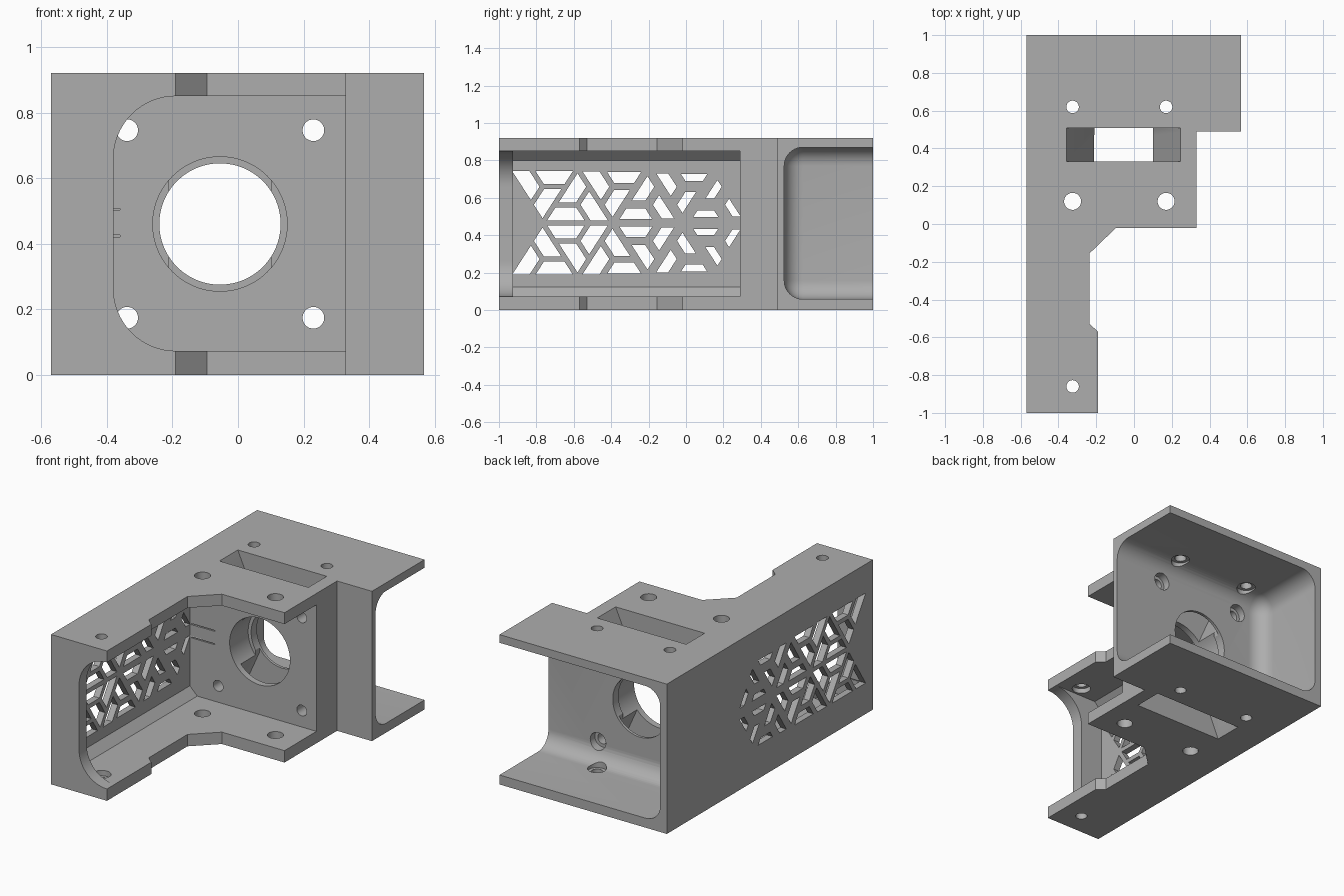
import bpy, bmesh, math
from mathutils import Vector, Matrix

old = bpy.data.objects.get("Cube")
if old:
    bpy.data.objects.remove(old, do_unlink=True)

H = 0.92        # overall height
MID = H / 2     # mirror plane in z
BORE_X = -0.055

grey = bpy.data.materials.new("plain_grey")
grey.use_nodes = True
grey.diffuse_color = (0.42, 0.42, 0.42, 1)
grey.node_tree.nodes["Principled BSDF"].inputs["Base Color"].default_value = grey.diffuse_color


def to_object(name, bm):
    bmesh.ops.recalc_face_normals(bm, faces=bm.faces)
    mesh = bpy.data.meshes.new(name)
    bm.to_mesh(mesh)
    bm.free()
    mesh.materials.append(grey)
    ob = bpy.data.objects.new(name, mesh)
    bpy.context.collection.objects.link(ob)
    return ob


def add_prism(bm, points, axis, a, b):
    """Extrude a 2D outline along an axis; outline uses the other two axes in order."""
    def place(p, t):
        c = list(p)
        c.insert("xyz".index(axis), t)
        return bm.verts.new(c)
    face = bm.faces.new([place(p, a) for p in points])
    shift = Vector([b - a if k == axis else 0 for k in "xyz"])
    top = bmesh.ops.extrude_face_region(bm, geom=[face])["geom"]
    bmesh.ops.translate(bm, vec=shift, verts=[g for g in top if isinstance(g, bmesh.types.BMVert)])


def circle(u, v, r, n=48):
    return [(u + r * math.cos(2 * math.pi * i / n), v + r * math.sin(2 * math.pi * i / n))
            for i in range(n)]


cutters = []


def cut(name, shapes, axis, a, b):
    bm = bmesh.new()
    for points in shapes:
        add_prism(bm, points, axis, a, b)
    cutters.append(to_object(name, bm))


# Solid body from its plan outline
outline = [(-0.57, -1), (-0.19, -1), (-0.19, -0.57), (-0.235, -0.53), (-0.235, -0.155),
           (-0.095, -0.02), (0.33, -0.02), (0.33, 0.49), (0.567, 0.49), (0.567, 1), (-0.57, 1)]
bm = bmesh.new()
add_prism(bm, outline, "z", 0, H)
body = to_object("bracket_body", bm)

# Front pocket with chamfered corners along the side wall
LOW, HIGH = 0.073, 0.85
pocket = [(1, LOW), (1, HIGH), (-0.48, HIGH), (-0.53, HIGH - 0.05),
          (-0.53, LOW + 0.05), (-0.48, LOW)]
cut("pocket_cutter", [pocket], "y", -0.925, 0.29)

# Rounded opening in the end rib
R = 0.19
arc = [(-0.38 + R - R * math.sin(t), math.cos(t) * R) for t in
       [math.pi / 2 * i / 16 for i in range(17)]]
opening = [(1, LOW), (1, HIGH)] + [(x, HIGH - R + z) for x, z in arc]
opening += [(x, LOW + R - z) for x, z in reversed(arc)]
cut("rib_cutter", [opening], "y", -1.2, -0.9)

# Rear cavity: a rounded box running out of the back and left sides
bm = bmesh.new()
size = Vector((2, 1.5, 0.812))
centre = Vector((-0.525 + 1, 0.525 + 0.75, 0.464))
bmesh.ops.create_cube(bm, size=1, matrix=Matrix.Translation(centre) @ Matrix.Diagonal(size).to_4x4())
bmesh.ops.bevel(bm, geom=bm.edges[:], offset=0.1, segments=10, profile=0.5, affect="EDGES")
cutters.append(to_object("cavity_cutter", bm))

# Shaft bore with a wider seat at the front
cut("bore_cutter", [circle(BORE_X, MID, 0.185, 96)], "y", 0.2, 0.7)
cut("seat_cutter", [circle(BORE_X, MID, 0.205, 96)], "y", 0.2, 0.47)

# Hourglass slot running from top to bottom
half = [(0.32, -0.5), (0.155, -0.13), (0.155, 0.13), (0.32, 0.5)]
slot = [(BORE_X + x, MID + z) for x, z in half]
slot += [(BORE_X - x, MID + z) for x, z in reversed(half)]
cut("slot_cutter", [slot], "y", 0.33, 0.508)

# Screw holes through the plates, and counterbores on their inner sides
small = [(-0.325, 0.62), (0.17, 0.62), (-0.325, -0.86)]
large = [(-0.325, 0.12), (0.17, 0.12)]
holes = [circle(x, y, 0.033) for x, y in small] + [circle(x, y, 0.045) for x, y in large]
cut("lower_hole_cutter", holes, "z", -0.1, 0.2)
cut("upper_hole_cutter", holes, "z", 0.75, 1)
bores = [circle(x, y, 0.053) for x, y in small]
cut("lower_counterbore", bores, "z", 0.04, 0.3)
cut("upper_counterbore", bores, "z", 0.62, H - 0.04)

# Screw holes through the bore wall
spots = [(x, MID + s * 0.286) for x in (-0.338, 0.23) for s in (-1, 1)]
cut("wall_hole_cutter", [circle(x, z, 0.033) for x, z in spots], "y", 0.2, 0.65)
cut("wall_counterbore", [circle(x, z, 0.053) for x, z in spots], "y", 0.48, 0.7)

# Two fine slits beside the bore
slits = [[(-0.52, z), (-0.36, z), (-0.36, z + 0.006), (-0.52, z + 0.006)] for z in (0.42, 0.502)]
cut("slit_cutter", slits, "y", 0.28, 0.3)


def inset(poly, d):
    """Move every edge of a counterclockwise convex polygon inward by d."""
    lines = []
    for p, q in zip(poly, poly[1:] + poly[:1]):
        u = (q - p).normalized()
        lines.append((p + Vector((-u.y, u.x)) * d, u))
    result = []
    for (p, u), (q, v) in zip(lines[-1:] + lines[:-1], lines):
        t = (q - p).cross(v) / u.cross(v)
        result.append(p + u * t)
    return result


# Pinwheel lattice: each triangle splits into three trapezoid openings
SIDE, ROW = 0.374, 0.29
lattice = []
for i in range(7):
    y = -0.767 + i * SIDE / 2
    base, tip = (ROW, 0) if i % 2 == 0 else (0, ROW)
    tri = [Vector((y - SIDE / 2, base)), Vector((y, tip)), Vector((y + SIDE / 2, base))]
    if i % 2:
        tri.reverse()
    g = (tri[0] + tri[1] + tri[2]) / 3
    for k in range(3):
        p, after, before = tri[k], tri[(k + 1) % 3], tri[k - 1]
        quad = [p, p.lerp(after, 2 / 3), g, p.lerp(before, 1 / 3)]
        middle = sum(q.x for q in quad) / 4
        quad = inset(quad, 0.0135 + 0.021 * max(0, min(1, (middle + 0.5) / 0.7)))
        if max(q.x for q in quad) < 0.3:
            for s in (-1, 1):
                lattice.append([(q.x, 0.466 + s * q.y) for q in quad])
cut("lattice_cutter", lattice, "x", -0.7, -0.45)

# Carve everything out and bake the result
for c in cutters:
    mod = body.modifiers.new(c.name, "BOOLEAN")
    mod.operation = "DIFFERENCE"
    mod.solver = "EXACT"
    mod.object = c
    c.hide_render = True
bpy.context.view_layer.update()
baked = bpy.data.meshes.new_from_object(body.evaluated_get(bpy.context.evaluated_depsgraph_get()))
body.modifiers.clear()
body.data = baked
for c in cutters:
    bpy.data.objects.remove(c, do_unlink=True)

bpy.ops.object.select_all(action="DESELECT")
body.select_set(True)
bpy.context.view_layer.objects.active = body
bpy.ops.object.shade_smooth_by_angle(angle=math.radians(25))
